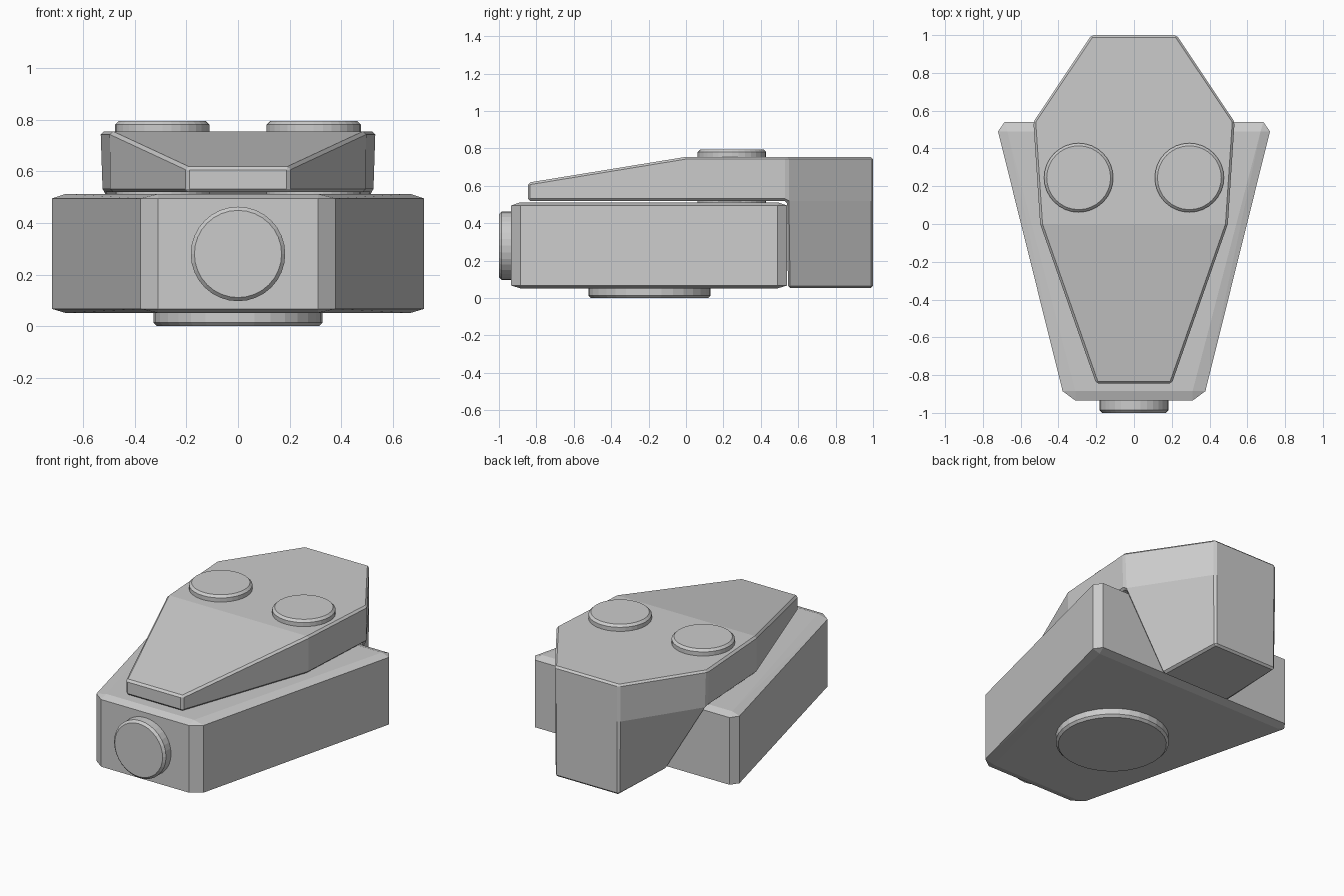
import bpy, bmesh, math

if "Cube" in bpy.data.objects:
    bpy.data.objects.remove(bpy.data.objects["Cube"])


def add_object(name, bm):
    bmesh.ops.recalc_face_normals(bm, faces=bm.faces)
    mesh = bpy.data.meshes.new(name)
    bm.to_mesh(mesh)
    bm.free()
    obj = bpy.data.objects.new(name, mesh)
    bpy.context.collection.objects.link(obj)
    return obj


def bevel(obj, width):
    mod = obj.modifiers.new("edge_bevel", 'BEVEL')
    mod.width = width
    mod.segments = 1
    mod.limit_method = 'ANGLE'
    mod.angle_limit = math.radians(30)


def disc(name, center, radius, depth, rotation=(0, 0, 0)):
    bpy.ops.mesh.primitive_cylinder_add(vertices=32, radius=radius, depth=depth,
                                        location=center, rotation=rotation)
    obj = bpy.context.object
    obj.name = name
    bevel(obj, 0.014)
    return obj


# Lower body: tapered block with chamfered edges, as a convex hull
rim = [(0.31, -0.935), (0.378, -0.885), (0.72, 0.49), (0.685, 0.54)]
cap = [(0.31, -0.885), (0.67, 0.49)]
bm = bmesh.new()
for points, heights in ((rim, (0.067, 0.495)), (cap, (0.052, 0.512))):
    for x, y in points:
        for z in heights:
            for side in (-1, 1):
                bm.verts.new((side * x, y, z))
bmesh.ops.convex_hull(bm, input=bm.verts)
bmesh.ops.dissolve_limit(bm, angle_limit=0.01, verts=bm.verts, edges=bm.edges)
add_object("lower_body", bm)

# Upper deck: sections along y as (y, top half width, bottom half width, top z)
sections = [(-0.845, 0.2, 0.2, 0.617), (0, 0.497, 0.495, 0.755),
            (0.54, 0.533, 0.525, 0.755), (1.0, 0.225, 0.225, 0.755)]
bm = bmesh.new()
rings = [[bm.verts.new(p) for p in ((-t, y, z), (t, y, z), (b, y, 0.52), (-b, y, 0.52))]
         for y, t, b, z in sections]
bm.faces.new(rings[0])
bm.faces.new(rings[-1])
for a, b in zip(rings, rings[1:]):
    for i in range(4):
        j = (i + 1) % 4
        face = bm.faces.new((a[i], a[j], b[j], b[i]))
        if i == 2:
            underside = face
# Rear block hangs from the last underside face and narrows downward
result = bmesh.ops.extrude_face_region(bm, geom=[underside])
bmesh.ops.delete(bm, geom=[underside], context='FACES_ONLY') if underside.is_valid else None
for v in [g for g in result["geom"] if isinstance(g, bmesh.types.BMVert)]:
    v.co.z = 0.053
    if v.co.y < 0.8:
        v.co.x = math.copysign(0.24, v.co.x)
        v.co.y = 0.545
deck = add_object("upper_deck", bm)
bevel(deck, 0.012)

# Round posts through the deck, front plug and base disc
for side, label in ((-1, "left"), (1, "right")):
    disc("top_post_" + label, (side * 0.293, 0.245, 0.645), 0.183, 0.3)
disc("front_plug", (0, -0.93, 0.28), 0.183, 0.14, (math.pi / 2, 0, 0))
disc("base_disc", (0, -0.195, 0.05), 0.327, 0.1)
